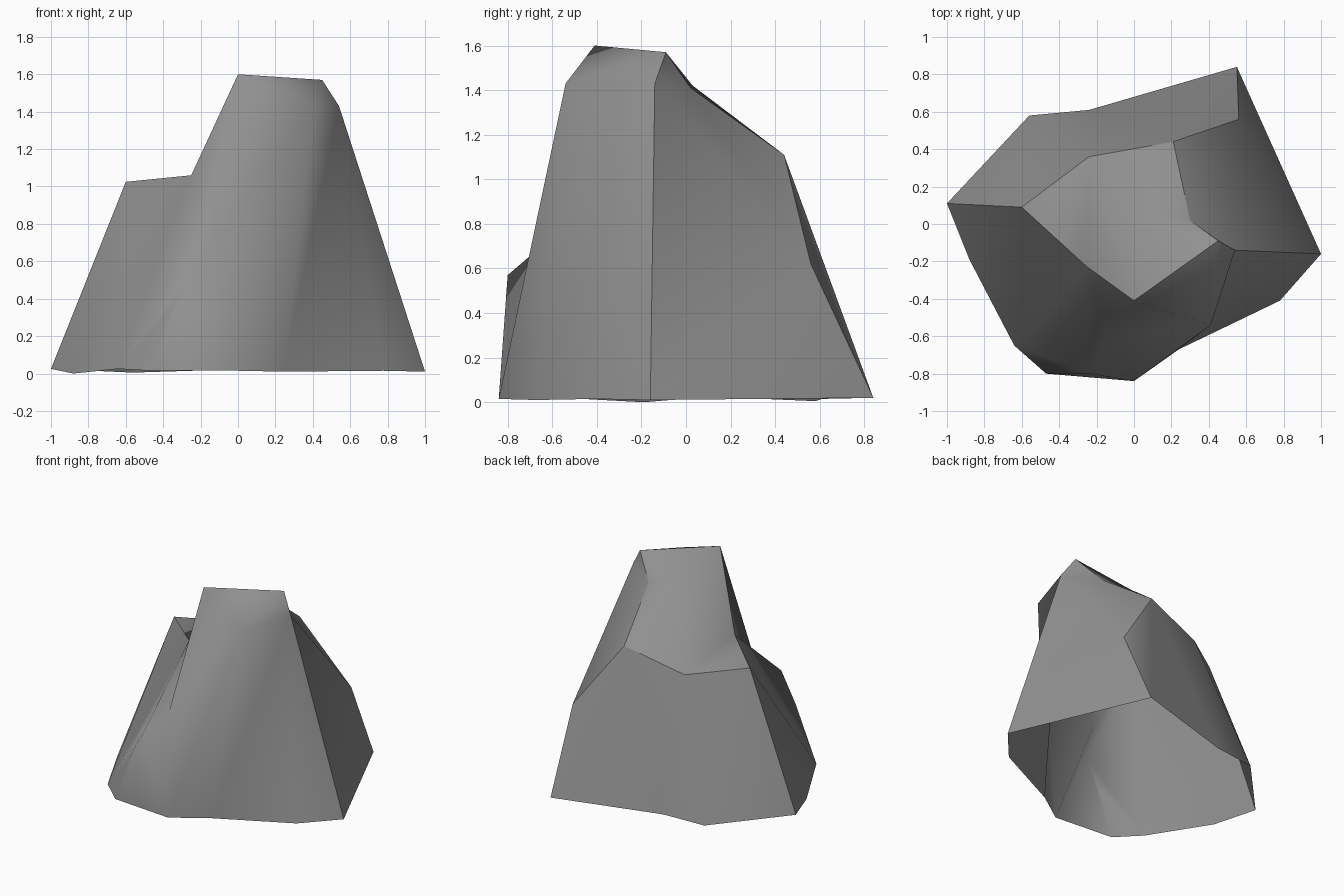
import bpy
import bmesh

default_cube = bpy.data.objects.get("Cube")
if default_cube:
    bpy.data.objects.remove(default_cube, do_unlink=True)

# Stone colour
stone = bpy.data.materials.new("stone grey")
stone.use_nodes = True
grey = (0.28, 0.28, 0.28, 1)
stone.diffuse_color = grey
shader = stone.node_tree.nodes["Principled BSDF"]
shader.inputs["Base Color"].default_value = grey
shader.inputs["Roughness"].default_value = 0.9

# Corners of the boulder, named by where they sit
corners = {
    # open foot ring, starting at the left end
    "foot_west": (-1, .11, .025),
    "foot_west_front": (-.88, -.19, 0),
    "foot_corner": (-.64, -.65, .025),
    "foot_toe": (-.47, -.8, .015),
    "foot_front": (0, -.84, .015),
    "foot_front_bend": (.24, -.67, .01),
    "foot_east_front": (.78, -.41, .015),
    "foot_east": (1, -.16, .01),
    "foot_back": (.55, .84, .02),
    "foot_back_bend": (-.24, .61, .015),
    "foot_back_west": (-.56, .58, .005),
    # sloping crown
    "peak": (0, -.41, 1.6),
    "crest": (.45, -.09, 1.57),
    "crest_dip": (.3, .02, 1.41),
    "crown_back": (.21, .44, 1.11),
    "crown_low": (-.24, .36, .98),
    "shoulder": (-.6, .09, 1.025),
    "notch": (-.25, -.23, 1.06),
    "crown_swell": (.05, .03, 1.42),
    # brow below the crest, rear knee and front spur
    "brow_east": (.54, -.14, 1.43),
    "brow_front": (.41, -.54, 1.43),
    "knee": (.56, .56, .62),
    "spur_tip": (-.24, -.8, .57),
    "spur_low": (-.36, -.8, .35),
    "spur_root": (-.15, -.615, .69),
}
foot_ring = [name for name in corners if name.startswith("foot")]

# Facets grouped by side; the underside stays open
facets = {
    "crown": [
        "peak notch crown_low", "notch shoulder crown_low",
        "peak crown_low crown_swell", "crown_swell crown_low crown_back",
        "crown_swell crown_back crest_dip", "crown_swell crest_dip crest",
        "crown_swell crest peak"],
    "brow": [
        "peak brow_front crest", "crest brow_front brow_east"],
    "west": [
        "shoulder foot_west foot_west_front",
        "shoulder foot_west_front foot_corner",
        "shoulder foot_corner notch", "notch foot_corner spur_tip",
        "notch spur_tip spur_root", "notch spur_root peak"],
    "spur": [
        "foot_corner spur_low spur_tip", "foot_corner foot_toe spur_low",
        "foot_toe spur_tip spur_low", "foot_toe foot_front spur_tip",
        "spur_tip foot_front spur_root"],
    "front": [
        "peak spur_root brow_front", "spur_root foot_front brow_front",
        "brow_front foot_front foot_front_bend",
        "brow_front foot_front_bend brow_east",
        "brow_east foot_front_bend foot_east_front",
        "brow_east foot_east_front foot_east"],
    "east": [
        "crest brow_east crest_dip", "crest_dip brow_east knee",
        "crest_dip knee crown_back", "brow_east foot_east knee",
        "foot_east foot_back knee"],
    "back": [
        "crown_back knee foot_back", "crown_back foot_back foot_back_bend",
        "crown_low crown_back foot_back_bend",
        "crown_low foot_back_bend foot_back_west",
        "shoulder crown_low foot_back_west",
        "shoulder foot_back_west foot_west"],
}

# Hard creases; every other edge is shaded smooth
creases = [
    "peak notch shoulder crown_low crown_back crest_dip crest peak",
    "shoulder foot_west", "crown_back knee foot_back",
    "crest brow_east foot_east",
    " ".join(foot_ring + foot_ring[:1]),
]

bm = bmesh.new()
vert = {name: bm.verts.new(place) for name, place in corners.items()}
for side in facets.values():
    for facet in side:
        bm.faces.new([vert[name] for name in facet.split()]).smooth = True
for crease in creases:
    path = crease.split()
    for start, end in zip(path, path[1:]):
        edge = bm.edges.get((vert[start], vert[end]))
        if edge:
            edge.smooth = False
bmesh.ops.recalc_face_normals(bm, faces=bm.faces)

mesh = bpy.data.meshes.new("boulder")
bm.to_mesh(mesh)
bm.free()
mesh.materials.append(stone)
boulder = bpy.data.objects.new("boulder", mesh)
bpy.context.scene.collection.objects.link(boulder)
